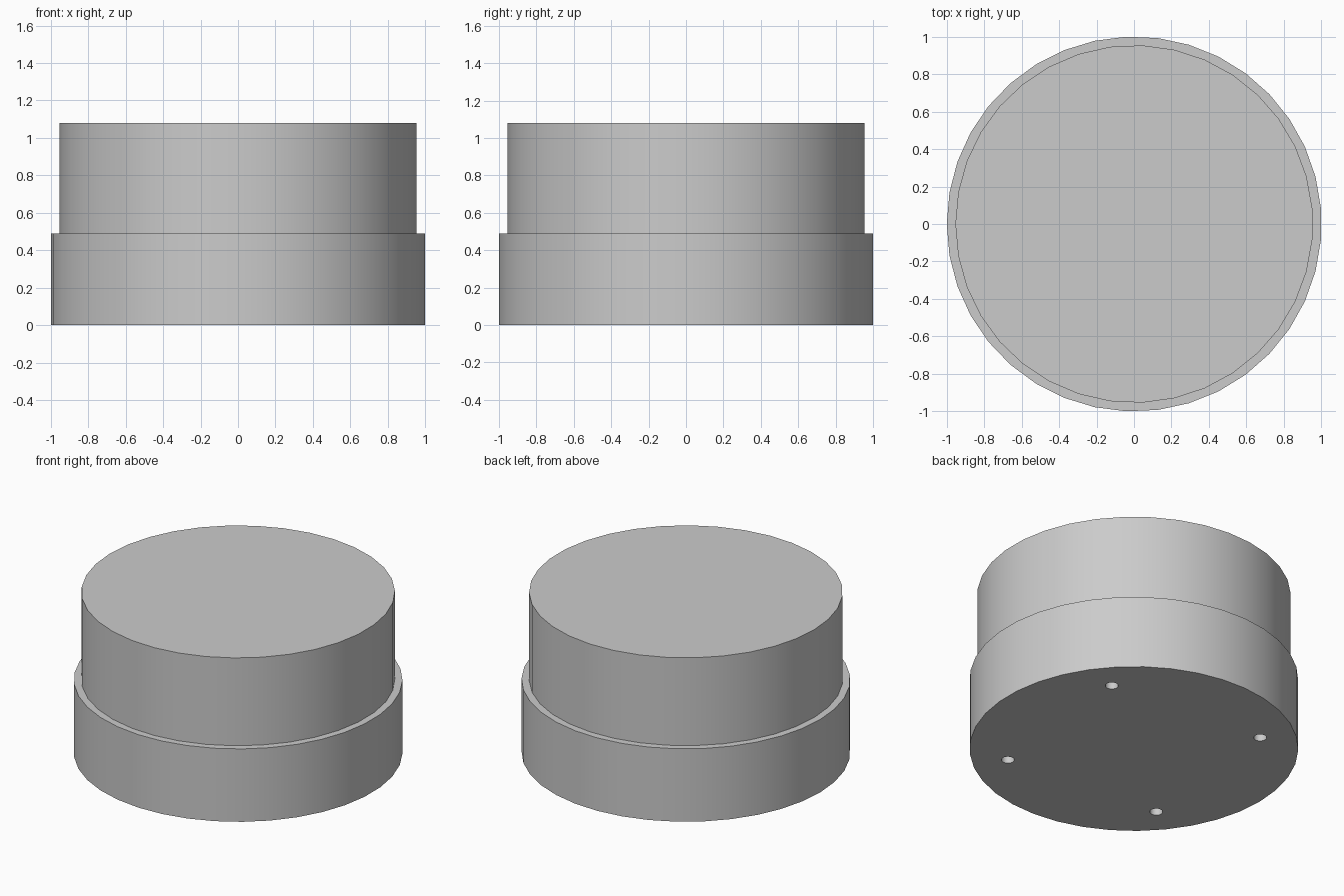
import bpy
import bmesh
import math

cube = bpy.data.objects.get("Cube")
if cube:
    bpy.data.objects.remove(cube, do_unlink=True)

grey = bpy.data.materials.new("plain grey")
grey.use_nodes = True
colour = (0.6, 0.6, 0.6, 1)
grey.diffuse_color = colour
grey.node_tree.nodes["Principled BSDF"].inputs["Base Color"].default_value = colour


def disc(name, radius, bottom, top, sides, centre=(0, 0)):
    """Upright prism with its first corner pointing to -x."""
    bm = bmesh.new()
    ring = []
    for i in range(sides):
        a = math.pi + math.tau * i / sides
        ring.append(bm.verts.new((centre[0] + radius * math.cos(a),
                                  centre[1] + radius * math.sin(a), bottom)))
    base = bm.faces.new(ring)
    lid = bmesh.ops.extrude_face_region(bm, geom=[base], use_keep_orig=True)["geom"]
    moved = [v for v in lid if isinstance(v, bmesh.types.BMVert)]
    bmesh.ops.translate(bm, verts=moved, vec=(0, 0, top - bottom))
    bmesh.ops.recalc_face_normals(bm, faces=bm.faces)
    mesh = bpy.data.meshes.new(name)
    bm.to_mesh(mesh)
    bm.free()
    mesh.materials.append(grey)
    obj = bpy.data.objects.new(name, mesh)
    bpy.context.collection.objects.link(obj)
    return obj


def activate(obj):
    bpy.ops.object.select_all(action='DESELECT')
    obj.select_set(True)
    bpy.context.view_layer.objects.active = obj


# Wide base and the slightly narrower drum on it
base = disc("base", 1.001, 0, 0.49, 37, (0.001, 0))
drum = disc("drum", 0.955, 0.49, 1.08, 35, (0.001, 0))

# Four blind screw holes in the underside
for k in range(4):
    a = math.radians(40 + 90 * k)
    cutter = disc("hole_cutter", 0.04, -0.1, 0.2, 16,
                  (0.78 * math.cos(a), 0.78 * math.sin(a)))
    cutter.hide_render = True
    activate(base)
    cut = base.modifiers.new("screw hole", 'BOOLEAN')
    cut.operation = 'DIFFERENCE'
    cut.solver = 'EXACT'
    cut.object = cutter
    bpy.ops.object.modifier_apply(modifier=cut.name)
    bpy.data.objects.remove(cutter, do_unlink=True)

for part in (base, drum):
    activate(part)
    bpy.ops.object.shade_smooth_by_angle(angle=math.radians(30))
